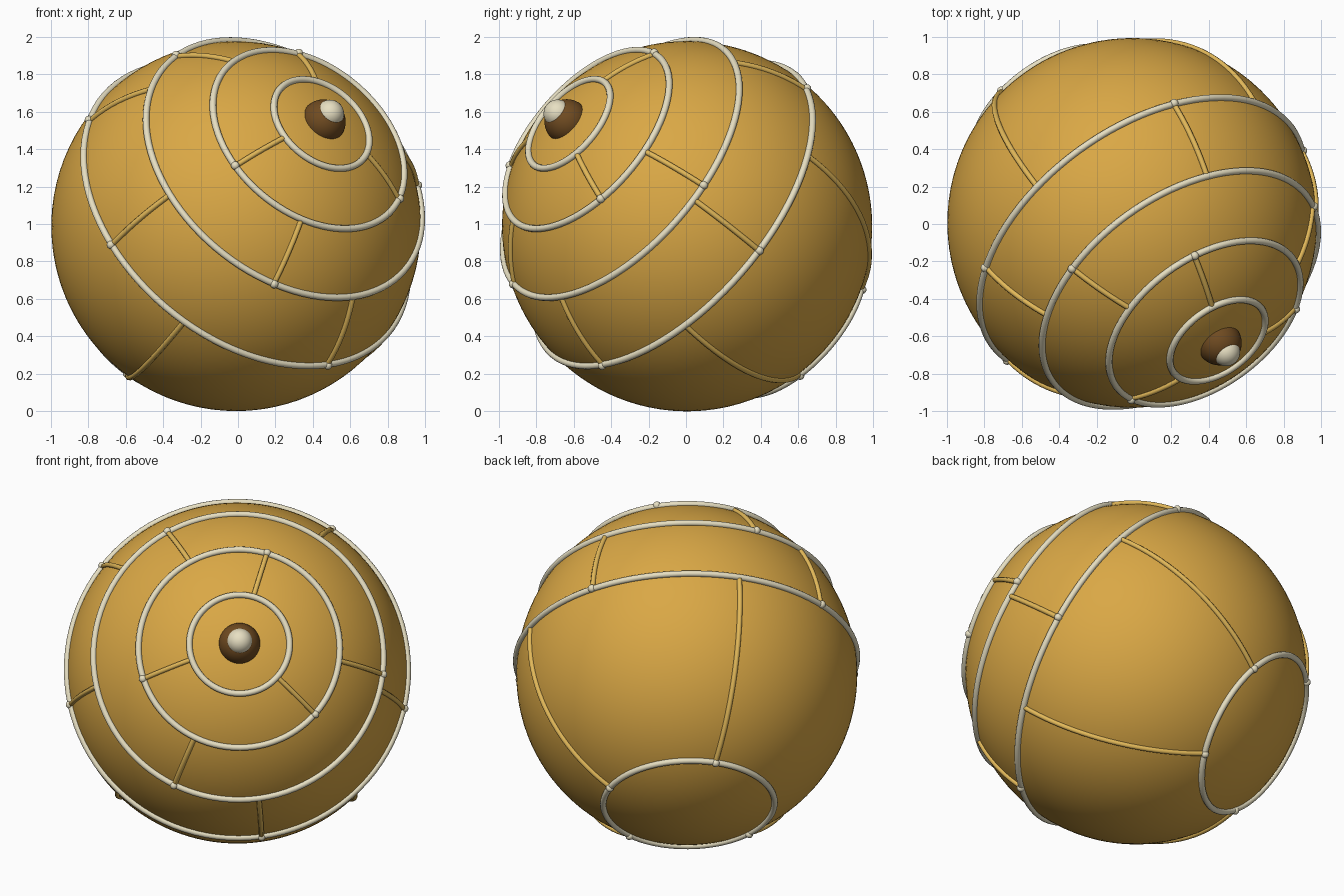
import bpy
from math import sin, cos, radians
from mathutils import Vector

if "Cube" in bpy.data.objects:
    bpy.data.objects.remove(bpy.data.objects["Cube"])

R = 0.988
CENTER = Vector((-0.01, 0.006, R))
AXIS = Vector((0.48, -0.661, 0.575)).normalized()      # direction the boss points
SIDE = Vector((0, 0, 1)).cross(AXIS).normalized()
UP = AXIS.cross(SIDE)
ROT = AXIS.to_track_quat('Z', 'Y').to_euler()


def material(name, rgb):
    m = bpy.data.materials.new(name)
    m.diffuse_color = (*rgb, 1)
    m.use_nodes = True
    m.node_tree.nodes["Principled BSDF"].inputs["Base Color"].default_value = m.diffuse_color
    return m


GOLD = material("gold", (0.70, 0.39, 0.06))
BRIGHT = material("bright_gold", (0.76, 0.48, 0.10))
CREAM = material("cream", (0.80, 0.74, 0.54))
BROWN = material("brown", (0.16, 0.07, 0.015))


def point(polar, turn, r):
    """Point at a polar angle from the axis and a turn around it."""
    p, t = radians(polar), radians(turn)
    return CENTER + r * (cos(p) * AXIS + sin(p) * (cos(t) * SIDE + sin(t) * UP))


def finish(name, mat):
    o = bpy.context.object
    o.name = name
    o.data.materials.append(mat)
    bpy.ops.object.shade_smooth()
    return o


def ball(name, loc, r, mat, seg=24):
    bpy.ops.mesh.primitive_uv_sphere_add(segments=seg, ring_count=seg // 2, radius=r,
                                         location=loc, rotation=ROT)
    return finish(name, mat)


def hoop(name, polar, r=R + 0.006, tube=0.018):
    p = radians(polar)
    bpy.ops.mesh.primitive_torus_add(major_radius=r * sin(p), minor_radius=tube,
                                     major_segments=96, minor_segments=12,
                                     location=CENTER + AXIS * r * cos(p), rotation=ROT)
    return finish(name, CREAM)


def spoke(name, a, b, turn):
    """Round rod lying on the globe from ring a to ring b."""
    c = bpy.data.curves.new(name, 'CURVE')
    c.dimensions = '3D'
    c.bevel_depth = 0.015
    c.bevel_resolution = 2
    s = c.splines.new('POLY')
    n = 20
    s.points.add(n)
    for i, q in enumerate(s.points):
        q.co = (*point(a + (b - a) * i / n, turn, R + 0.004), 1)
    c.materials.append(BRIGHT)
    bpy.context.collection.objects.link(bpy.data.objects.new(name, c))


# globe and the boss with its pale tip
ball("globe", CENTER, R, GOLD, 128)
ball("boss", CENTER + AXIS * 0.97, 0.12, BROWN, 40)
ball("boss_tip", CENTER + AXIS * 1.045, 0.075, CREAM, 32)

# concentric rings, with spokes and end beads between neighbours
rings = [17, 35.9, 57.7, 83.8, 150]
turns = [[73.4, 197.3, 318.2],
         [118.6, 243.2, 352.6],
         [55.9, 141.5, 191.5, 277.5, 346.3],
         [23, 107.5, 225, 313]]
for i, a in enumerate(rings):
    hoop(f"ring_{i + 1}", a)
for i, row in enumerate(turns):
    for j, t in enumerate(row):
        spoke(f"spoke_{i + 1}_{j + 1}", rings[i], rings[i + 1], t)
        ball(f"bead_{i + 1}_{j + 1}", point(rings[i + 1], t, R + 0.012), 0.023, CREAM, 16)
